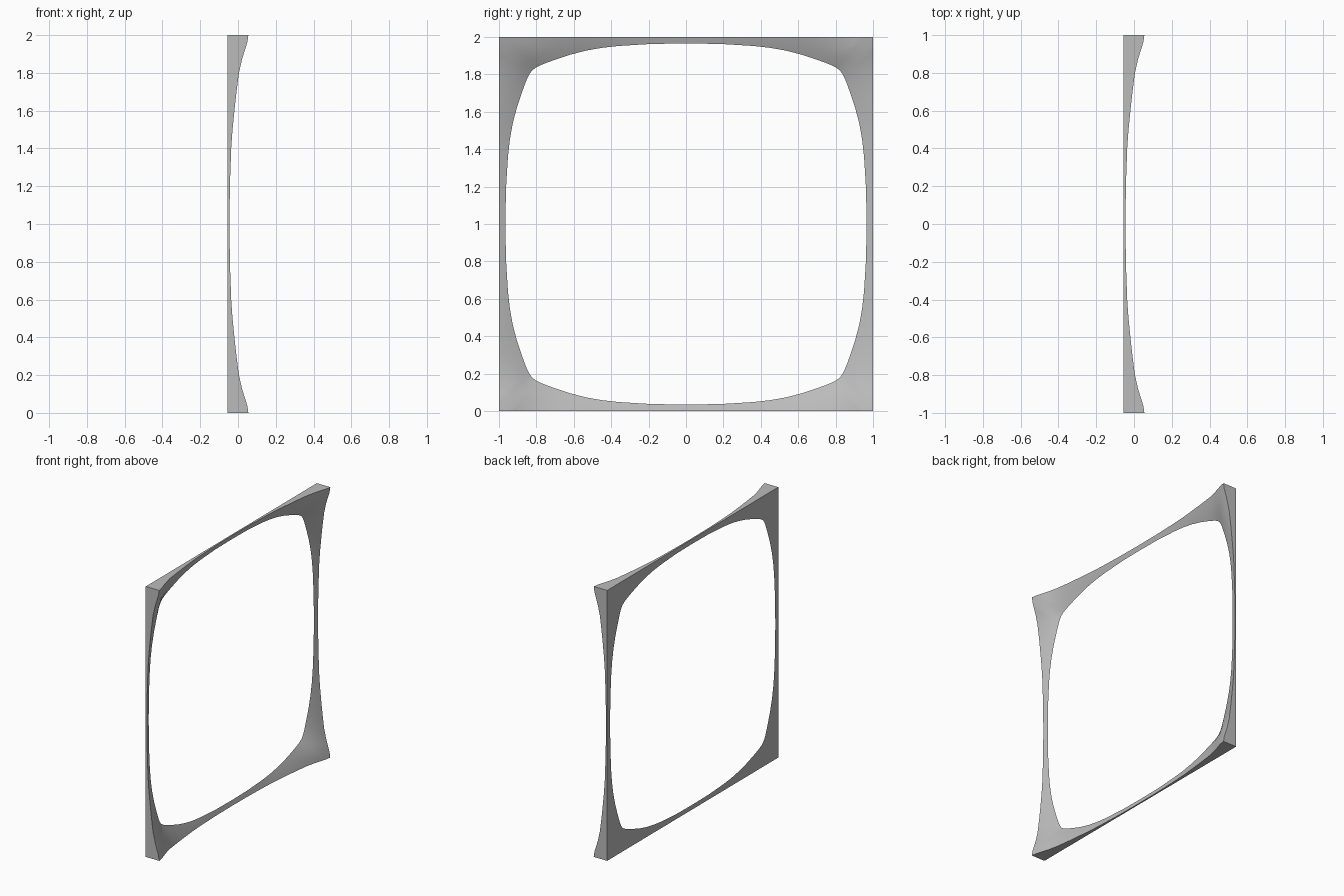
import bpy
import bmesh
import math

if "Cube" in bpy.data.objects:
    bpy.data.objects.remove(bpy.data.objects["Cube"], do_unlink=True)

BACK = -0.055
# Half of one side, from its middle to the corner:
# outer position, thickness there, opening position, opening inset
HALF = [
    (0.00, 0.010, 0.000, 0.035), (0.20, 0.012, 0.180, 0.037),
    (0.40, 0.019, 0.360, 0.048), (0.50, 0.026, 0.450, 0.058),
    (0.60, 0.036, 0.535, 0.073), (0.70, 0.047, 0.620, 0.095),
    (0.80, 0.060, 0.690, 0.118), (0.87, 0.076, 0.745, 0.138),
    (0.92, 0.091, 0.780, 0.152), (0.96, 0.104, 0.803, 0.164),
    (1.00, 0.110, 0.822, 0.178),
]
STEPS = (0.25, 0.5, 0.75)


def section(v, thick, u, inset):
    """Closed cross-section as (along, outward, x): back, rim, scoop, opening."""
    pts = [(v, 1, BACK), (v, 1, BACK + thick)]
    bulge = 0.25 * abs(v) ** 3
    for s in STEPS:
        rise = (1 - s) + bulge * s * (1 - s) * 2
        pts.append((v + (u - v) * s, 1 - inset * s, BACK + thick * rise))
    pts.append((u, 1 - inset, BACK))
    return pts


# Full side from one corner up to, but not including, the next
side = [(-v, t, -u, d) for v, t, u, d in reversed(HALF)] + HALF[1:-1]

# Sweep the section around the four sides
bm = bmesh.new()
loops = []
for k in range(4):
    c, s = round(math.cos(k * math.pi / 2)), round(math.sin(k * math.pi / 2))
    for row in side:
        loops.append([bm.verts.new((x, -a * c - o * s, 1 - a * s + o * c))
                      for a, o, x in section(*row)])

for i, a in enumerate(loops):
    b = loops[(i + 1) % len(loops)]
    for j in range(len(a)):
        n = (j + 1) % len(a)
        bm.faces.new((a[j], a[n], b[n], b[j]))
bmesh.ops.recalc_face_normals(bm, faces=bm.faces)

mesh = bpy.data.meshes.new("scooped_frame")
bm.to_mesh(mesh)
bm.free()
frame = bpy.data.objects.new("scooped_frame", mesh)
bpy.context.collection.objects.link(frame)

# Plain grey finish
grey = bpy.data.materials.new("plain_grey")
grey.use_nodes = True
colour = (0.5, 0.5, 0.5, 1)
grey.diffuse_color = colour
grey.node_tree.nodes["Principled BSDF"].inputs["Base Color"].default_value = colour
mesh.materials.append(grey)

bpy.ops.object.select_all(action="DESELECT")
frame.select_set(True)
bpy.context.view_layer.objects.active = frame
bpy.ops.object.shade_smooth_by_angle(angle=math.radians(30))
